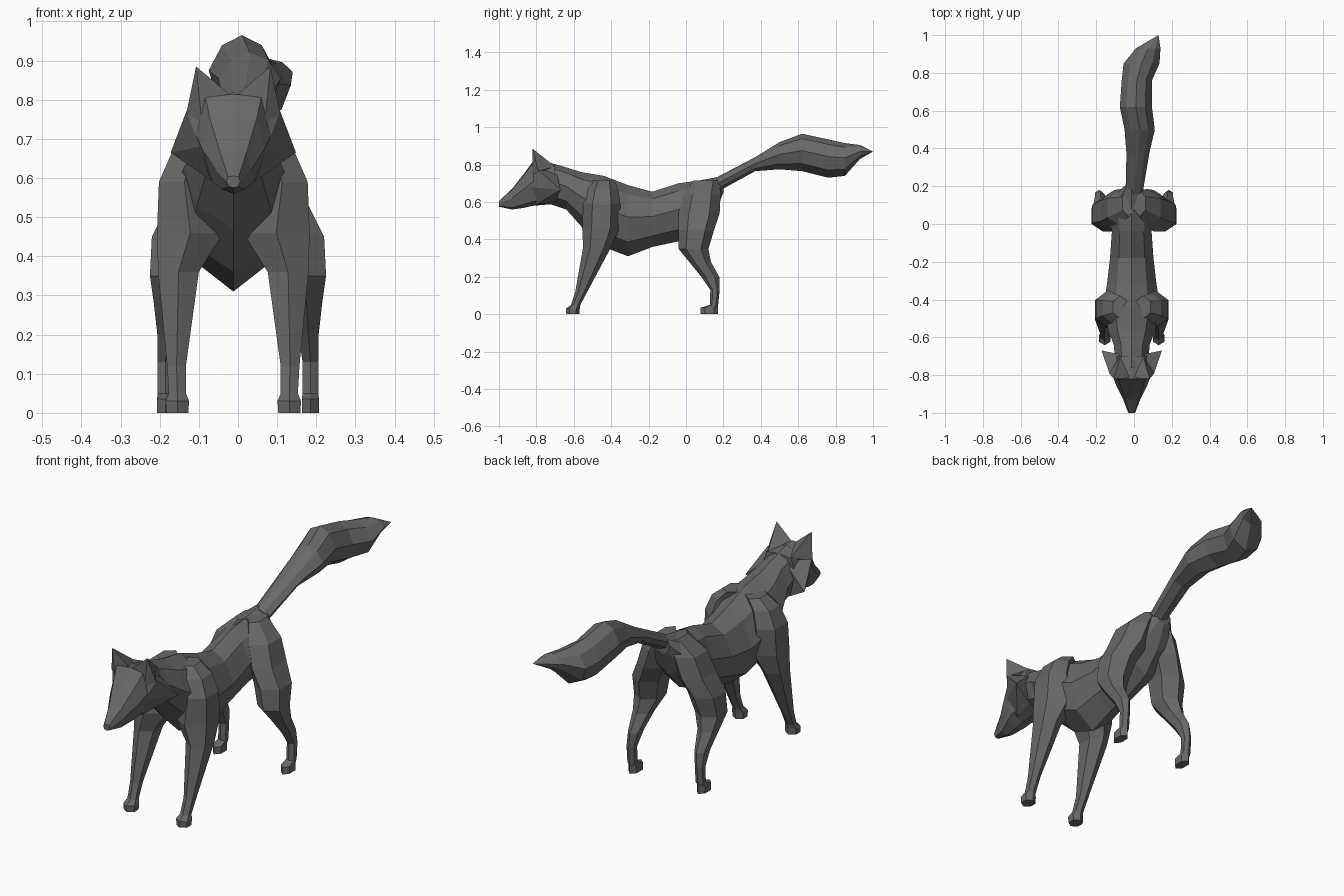
import bpy
import bmesh
from mathutils import Vector

default_cube = bpy.data.objects.get("Cube")
if default_cube:
    bpy.data.objects.remove(default_cube, do_unlink=True)

# One dark grey for the whole animal
fur = bpy.data.materials.new("dark grey fur")
fur.use_nodes = True
fur_colour = (.14, .14, .14, 1)
fur.diffuse_color = fur_colour
fur.node_tree.nodes["Principled BSDF"].inputs["Base Color"].default_value = fur_colour

FRONT_SHIFT = -.012  # the front half sits slightly off the centre line

# Right halves of the upright sections, from top to bottom
ROUND = [(0, 1), (.6, .87), (1, .55), (.75, .2), (0, 0)]
BROAD = [(0, 1), (.75, .96), (1, .55), (.65, .1), (0, 0)]


def finish(name, bm, shift=0, mirrored=False):
    """Turn a bmesh into a flat shaded object, optionally mirrored left to right."""
    bmesh.ops.recalc_face_normals(bm, faces=bm.faces)
    mesh = bpy.data.meshes.new(name)
    bm.to_mesh(mesh)
    bm.free()
    mesh.materials.append(fur)
    obj = bpy.data.objects.new(name, mesh)
    bpy.context.collection.objects.link(obj)
    obj.location.x = shift
    if mirrored:
        modifier = obj.modifiers.new("mirror", 'MIRROR')
        modifier.use_mirror_merge = False
    return obj


def loft(name, rings, **options):
    """Join equal rings of points into a closed skin."""
    bm = bmesh.new()
    loops = [[bm.verts.new(point) for point in ring] for ring in rings]
    for first, second in zip(loops, loops[1:]):
        for i in range(len(first)):
            j = (i + 1) % len(first)
            bm.faces.new((first[i], first[j], second[j], second[i]))
    bm.faces.new(loops[0])
    bm.faces.new(loops[-1])
    bmesh.ops.remove_doubles(bm, verts=bm.verts, dist=.0005)
    return finish(name, bm, **options)


def hull(name, points, **options):
    """Wrap a few corner points in a faceted solid."""
    bm = bmesh.new()
    for point in points:
        bm.verts.new(point)
    bmesh.ops.convex_hull(bm, input=bm.verts)
    return finish(name, bm, **options)


def upright_ring(y, x, width, top, bottom, half=ROUND):
    """Eight sided section across the length of the animal."""
    height = top - bottom
    outline = half + [(-u, v) for u, v in half[-2:0:-1]]
    return [Vector((x + u * width, y, bottom + v * height)) for u, v in outline]


def level_ring(x, y, z, half_x, half_y):
    """Six sided horizontal section of a leg."""
    outline = [(0, -1), (1, -.5), (1, .5), (0, 1), (-1, .5), (-1, -.5)]
    return [Vector((x + u * half_x, y + v * half_y, z)) for u, v in outline]


# Trunk from neck to rump: y, half width, top, bottom
trunk = [
    (-.76, .085, .82, .6),
    (-.64, .095, .785, .56),
    (-.56, .125, .76, .47),
    (-.44, .15, .74, .36),
    (-.31, .13, .69, .31),
    (-.18, .115, .655, .36),
    (-.04, .105, .7, .39),
    (.07, .13, .715, .44),
    (.15, .09, .73, .53),
    (.2, .04, .74, .65),
]
loft("body", [upright_ring(y, 0, w, t, b) for y, w, t, b in trunk], shift=FRONT_SHIFT)

# Bushy tail, curving sideways to a point: y, x, half width, top, bottom
tail = [
    (.16, 0, .045, .73, .65),
    (.37, .02, .06, .84, .765),
    (.5, .03, .08, .92, .775),
    (.62, .01, .085, .965, .765),
    (.76, .015, .08, .935, .73),
    (.85, .04, .095, .915, .74),
    (.93, .075, .065, .905, .83),
    (1, .13, 0, .87, .87),
]
loft("tail", [upright_ring(*section) for section in tail])

# Skull and muzzle: y, half width, top, bottom
skull = [
    (-1, .018, .605, .575),
    (-.93, .045, .67, .56),
    (-.86, .08, .76, .57),
    (-.82, .095, .815, .58),
    (-.7, .09, .8, .59),
]
loft("head", [upright_ring(y, 0, w, t, b, BROAD) for y, w, t, b in skull], shift=FRONT_SHIFT)

# Pointed cheek ruffs
hull("cheeks", [
    (.12, -.785, .77), (.06, -.82, .8), (.085, -.83, .68), (.045, -.8, .585),
    (.16, -.67, .665), (.06, -.69, .75), (.05, -.7, .6),
], shift=FRONT_SHIFT, mirrored=True)

# Upright ears
hull("ears", [
    (.095, -.82, .885), (.012, -.815, .815), (.12, -.79, .765),
    (.08, -.82, .74), (.06, -.7, .79),
], shift=FRONT_SHIFT, mirrored=True)

# Front legs from shoulder to paw
front_leg = [
    (.06, -.44, .715, .04, .06),
    (.1, -.445, .67, .055, .08),
    (.125, -.45, .59, .065, .1),
    (.11, -.455, .46, .085, .1),
    (.14, -.475, .36, .052, .075),
    (.145, -.56, .12, .024, .032),
    (.143, -.59, .05, .022, .025),
    (.143, -.605, .03, .03, .037),
    (.143, -.605, 0, .028, .035),
]
loft("front_legs", [level_ring(*section) for section in front_leg],
     shift=FRONT_SHIFT, mirrored=True)

# Hind legs from haunch to paw
hind_leg = [
    (.03, .11, .715, .03, .07),
    (.07, .085, .64, .07, .1),
    (.105, .07, .54, .07, .11),
    (.15, .055, .45, .07, .095),
    (.165, .04, .35, .06, .08),
    (.175, .075, .28, .04, .058),
    (.18, .13, .2, .026, .048),
    (.185, .155, .13, .02, .025),
    (.185, .15, .05, .02, .022),
    (.185, .125, .035, .022, .047),
    (.185, .125, 0, .022, .047),
]
loft("hind_legs", [level_ring(*section) for section in hind_leg], mirrored=True)
